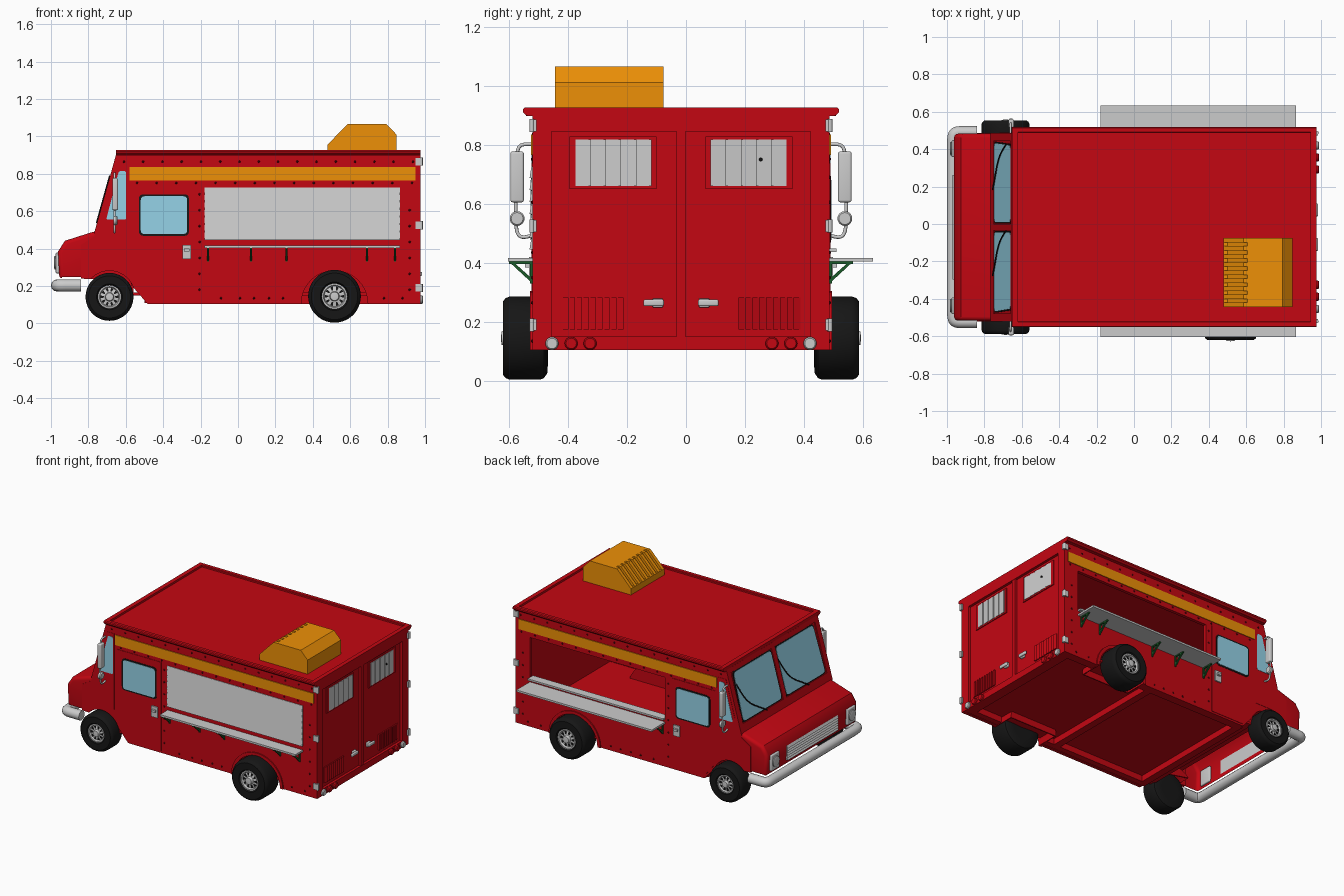
import bpy, bmesh
from math import sin, cos, pi, radians
from mathutils import Vector as V

if "Cube" in bpy.data.objects:
    bpy.data.objects.remove(bpy.data.objects["Cube"])

def mat(name, r, g, b):
    m = bpy.data.materials.new(name)
    m.diffuse_color = (r, g, b, 1)
    m.use_nodes = True
    m.node_tree.nodes["Principled BSDF"].inputs["Base Color"].default_value = m.diffuse_color
    return m
RED, DARK = mat("red", .55, .002, .006), mat("dark_red", .1, .002, .004)
ORANGE, GLASS = mat("orange", .85, .28, .002), mat("glass", .3, .65, .8)
BLACK, GREEN = mat("black", .008, .008, .008), mat("green", .01, .1, .02)
YC, H = -.017, .503          # body centre line and half width
X, Y, Z = V((1, 0, 0)), V((0, 1, 0)), V((0, 0, 1))

def finish(name, bm, m, smooth=False):
    bmesh.ops.recalc_face_normals(bm, faces=bm.faces)
    me = bpy.data.meshes.new(name)
    bm.to_mesh(me)
    bm.free()
    ob = bpy.data.objects.new(name, me)
    bpy.context.collection.objects.link(ob)
    if m:
        me.materials.append(m)
    if smooth:
        bpy.ops.object.select_all(action='DESELECT')
        ob.select_set(True)
        bpy.context.view_layer.objects.active = ob
        bpy.ops.object.shade_smooth_by_angle(angle=radians(35))
    return ob

def solid(name, pts, o, u, v, ext, m=None, bevel=0):
    """Polygon in the plane (o, u, v), extruded by ext."""
    bm = bmesh.new()
    f = bm.faces.new([bm.verts.new(V(o) + u * a + v * b) for a, b in pts])
    new = bmesh.ops.extrude_face_region(bm, geom=[f])["geom"]
    bmesh.ops.translate(bm, vec=ext, verts=[g for g in new if isinstance(g, bmesh.types.BMVert)])
    bmesh.ops.recalc_face_normals(bm, faces=bm.faces)
    if bevel:
        ed = [e for e in bm.edges if e.calc_face_angle(0) > radians(50)]
        bmesh.ops.bevel(bm, geom=ed, offset=bevel, segments=4, profile=.5, affect='EDGES', clamp_overlap=True)
    return finish(name, bm, m, bevel > 0)

def rect(a0, a1, b0, b1):
    return [(a0, b0), (a1, b0), (a1, b1), (a0, b1)]

def rounded(pts, r):
    out = []
    for i, p in enumerate(pts):
        p, q, n = V(p), V(pts[i - 1]), V(pts[(i + 1) % len(pts)])
        s, e = p + (q - p).normalized() * r, p + (n - p).normalized() * r
        out += [tuple(s * (1 - t)**2 + p * 2 * t * (1 - t) + e * t * t) for t in (0, .33, .67, 1)]
    return out

def arc(cx, cz, r, a0, a1, n=16):
    return [(cx + r * cos(radians(a0 + (a1 - a0) * i / n)), cz + r * sin(radians(a0 + (a1 - a0) * i / n))) for i in range(n + 1)]

def louvre(n, a0, a1, d):
    w, out = (a1 - a0) / n, [(a0, 0)]
    for i in range(n):
        out += [(a0 + i * w, d), (a0 + (i + 1) * w, d * .35)]
    return out + [(a1, 0)]

def box(name, x0, x1, y0, y1, z0, z1, m=None, bevel=0):
    return solid(name, rect(x0, x1, y0, y1), (0, 0, z0), X, Y, Z * (z1 - z0), m, bevel)

def side(name, pts, s, off, depth, m=None, bevel=0):
    return solid(name, pts, (0, YC + s * (H + off), 0), X, Z, Y * s * depth, m, bevel)

def lathe(name, prof, loc, axis, m=None, seg=36):
    bm = bmesh.new()
    vs = [bm.verts.new((r, 0, h)) for r, h in prof]
    es = [bm.edges.new(p) for p in zip(vs, vs[1:])]
    bmesh.ops.spin(bm, geom=vs + es, cent=(0, 0, 0), axis=Z, angle=2 * pi, steps=seg)
    bmesh.ops.remove_doubles(bm, verts=bm.verts, dist=1e-5)
    bm.transform(axis.to_track_quat('Z', 'Y').to_matrix().to_4x4())
    bmesh.ops.translate(bm, vec=V(loc), verts=bm.verts)
    return finish(name, bm, m, True)

def disc(name, r, d, loc, axis, m=None, seg=24):
    return lathe(name, [(0, 0), (r, 0), (r, d * .7), (r * .8, d), (0, d)], loc, axis, m, seg)

def tube(name, pts, r, m=None):
    cu = bpy.data.curves.new(name, 'CURVE')
    cu.dimensions, cu.bevel_depth, cu.bevel_resolution, cu.use_fill_caps = '3D', r, 4, True
    sp = cu.splines.new('NURBS')
    sp.points.add(len(pts) - 1)
    for p, c in zip(sp.points, pts):
        p.co = (*c, 1)
    sp.order_u, sp.use_endpoint_u, sp.resolution_u = 3, True, 6
    ob = bpy.data.objects.new(name, cu)
    bpy.context.collection.objects.link(ob)
    if m:
        cu.materials.append(m)
    bpy.ops.object.select_all(action='DESELECT')
    ob.select_set(True)
    bpy.context.view_layer.objects.active = ob
    bpy.ops.object.convert(target='MESH')

# Side walls with wheel arches; the serving hatch is cut from the +y wall
wall = [(.97, .9), (.97, .105)] + arc(.516, .105, .178, 0, 180) + [(-.484, .105)] \
    + arc(-.687, .145, .136, 20, 138) + [(-.84, .24), (-.84, .42), (-.767, .465), (-.767, .49), (-.65, .9)]
for s in (1, -1):
    w = side("side_wall", wall, s, -.022, .022, RED)
    if s > 0:
        cut = box("hatch_cutter", -.18, .865, .4, .6, .445, .727)
        md = w.modifiers.new("hatch", 'BOOLEAN')
        md.operation, md.object, md.solver = 'DIFFERENCE', cut, 'EXACT'
        bpy.context.view_layer.objects.active = w
        bpy.ops.object.modifier_apply(modifier="hatch")
        bpy.data.objects.remove(cut)

# Roof tray with raised rim
box("roof", -.64, .965, YC - .525, YC + .525, .898, .912, RED)
for s in (1, -1):
    lip = [(.505, .897), (.525, .9), (.535, .91), (.535, .92), (.53, .926), (.508, .926), (.505, .922)]
    solid("roof_side_rim", lip, (-.651, YC, 0), Y * s, Z, X * 1.626, RED)
for x in (-.651, .945):
    box("roof_end_rim", x, x + .03, YC - .52, YC + .52, .897, .926, RED)

# Floor and underside frame
box("floor", -.57, .95, YC - .49, YC + .49, .15, .165, RED)
box("cab_floor", -.77, -.56, YC - .49, YC + .49, .3, .312, RED)
box("cab_riser", -.572, -.56, YC - .49, YC + .49, .15, .312, RED)
for x0, x1 in ((-.5, -.45), (.22, .27), (.9, .965)):
    box("cross_member", x0, x1, YC - .48, YC + .48, .108, .15, RED)
for s in (1, -1):
    for x0, x1 in ((-.48, .33), (.7, .96)):
        box("sill_beam", x0, x1, *sorted((YC + s * .44, YC + s * .485)), .108, .15, RED)

# Hood and front; the hood is open underneath
hood = [(-.70, .505), (-.78, .488), (-.925, .442), (-.962, .385), (-.955, .235), (-.82, .235), (-.78, .275), (-.70, .29)]
ob = solid("hood", hood, (0, YC - .5, 0), X, Z, Y, RED, .022)
bm = bmesh.new()
bm.from_mesh(ob.data)
bmesh.ops.delete(bm, geom=[f for f in bm.faces if f.normal.z < -.55 or f.normal.x > .6], context='FACES')
bm.to_mesh(ob.data)
bm.free()
solid("grille", louvre(6, .275, .375, .014), (-.957, YC - .28, 0), Z, -X, Y * .56)
for s in (1, -1):
    y = YC + s * .42
    box("headlight_frame", -.975, -.945, y - .045, y + .045, .268, .378, None, .006)
    disc("headlight", .036, .01, (-.974, y, .325), -X)
half = [(.4, -.967), (.48, -.967), (.507, -.955), (.507, -.9), (.507, -.84)]
tube("front_bumper", [(x, YC - a, .203) for a, x in half[::-1]] + [(-.967, YC, .203)] + [(x, YC + a, .203) for a, x in half], .033)

# Windscreen: glass sits back inside the frame
sl, out = V((.117, 0, .42)).normalized(), V((-.42, 0, .117)).normalized()
o = V((-.767, YC, .49))
solid("windscreen_back", rect(-.49, .49, 0, .425), o - out * .008, Y, sl, -out * .012, RED)
for a0, a1, b0, b1 in ((-.503, .503, 0, .055), (-.503, .503, .398, .43), (-.018, .018, .05, .4), (-.503, -.462, .05, .4), (.462, .503, .05, .4)):
    solid("windscreen_frame", rect(a0, a1, b0, b1), o - out * .01, Y, sl, out * .01, RED)
for s in (1, -1):
    for name, g, d, m in (("windscreen_gasket", 0, .004, BLACK), ("windscreen_glass", .008, .006, GLASS)):
        q = [(s * (.02 + g), .057 + g), (s * (.458 - g), .057 + g), (s * (.444 - g), .396 - g), (s * (.02 + g), .396 - g)]
        solid(name, rounded(q, .025), o - out * .008, Y, sl, out * d, m)
    wp = [(.2, .05), (.26, .09), (.34, .14), (.4, .21), (.44, .31)]
    tube("wiper", [o + out * .002 + Y * (a if s > 0 else a - .46) + sl * b for a, b in wp], .004, BLACK)

for s in (1, -1):
    # Cab doors, windows and handles
    side("quarter_panel", [(-.72, .31), (-.59, .31), (-.59, .84), (-.65, .84), (-.72, .58)], s, 0, .002, RED)
    q = [(-.705, .555), (-.598, .555), (-.598, .815), (-.637, .815)]
    side("quarter_window", rounded(q, .012), s, 0, .004, GLASS)
    door = [(-.565, .225), (-.48, .118), (-.227, .118), (-.227, .738), (-.565, .738)]
    side("cab_door", door, s, 0, .003, RED)
    side("door_gasket", rounded(rect(-.53, -.262, .468, .69), .025), s, 0, .005, BLACK)
    side("door_glass", rounded(rect(-.52, -.272, .478, .68), .02), s, 0, .007, GLASS)
    side("handle_plate", rect(-.298, -.25, .345, .42), s, 0, .012)
    side("handle_grip", rect(-.288, -.26, .385, .4), s, .01, .016)
    # Stripe, shelf and green brackets
    side("stripe", rect(-.58, .95, .765, .835), s, 0, .005, ORANGE)
    side("shelf", rect(-.18, .865, .404, .417), s, 0, .148 if s > 0 else .083)
    for x in (-.16, .07, .26, .69, .84):
        for pts in ([(0, .33), (0, .345), (.066, .404), (.08, .404)], rect(0, .008, .33, .404), rect(0, .08, .396, .404)):
            solid("shelf_bracket", pts, (x - .005, YC + s * H, 0), Y * s, Z, X * .01, GREEN)
    # Rear arch flare and wheel wells
    ring = arc(.516, .105, .2, 0, 180) + arc(.516, .105, .178, 180, 0)
    side("arch_flare", ring, s, 0, .008, RED)
    side("rear_well", arc(.516, .105, .185, 0, 180) + arc(.516, .105, .178, 180, 0), s, -.15, .14, RED)
    side("rear_well_back", arc(.516, .105, .185, 0, 180), s, -.155, .008, RED)
    side("front_well", arc(-.687, .145, .142, 20, 138) + arc(-.687, .145, .136, 138, 20), s, -.1, .09, RED)
    side("front_well_back", arc(-.687, .145, .142, 20, 138), s, -.108, .008, RED)
    # Wheels
    for x, r, off, w in ((-.687, .128, .57, .12), (.516, .141, .603, .148)):
        c, ax = V((x, YC + s * (off - w), r + (.014 if x < 0 else .004))), Y * s
        k = r * .47
        lathe("tyre", [(0, .006), (k, 0), (r * .88, .002), (r * .96, w * .06), (r, w * .16), (r, w * .84), (r * .96, w * .94),
                       (r * .88, w), (k * 1.15, w), (k, w * .9), (k, w * .3)], c, ax, BLACK, 44)
        lathe("rim", [(0, .02), (k, .02), (k + .002, w * .96), (k * .9, w * .96), (k * .82, w * .86), (k * .4, w * .9),
                      (k * .34, w * 1.03), (0, w * 1.05)], c, ax)
        for i in range(10):
            a = i * pi / 5
            d, t = V((cos(a), 0, sin(a))), V((-sin(a), 0, cos(a)))
            solid("rim_slot", [(k * .5, -.004), (k * .78, -.007), (k * .78, .007), (k * .5, .004)], c + ax * w * .85, d, t, ax * w * .06, BLACK)
    # Mirrors
    path = [(.49, .80), (.53, .805), (.556, .79), (.56, .7), (.56, .56), (.556, .49), (.52, .485), (.49, .5)]
    tube("mirror_arm", [(-.66, YC + s * a, b) for a, b in path], .006)
    y = YC + s * .555
    box("mirror", -.672, -.642, y - .023, y + .023, .605, .777, None, .008)
    disc("round_mirror", .025, .02, (-.665, y, .55), X)
    # Rivets
    spots = [(-.61 + i * .103, .865) for i in range(16)] + [(-.54 + i * .105, .751) for i in range(15)]
    spots += [(x, .18 + i * .085) for i in range(7) for x in (-.205, .918) if not (x > 0 and i > 5)]
    spots += [(x, .135) for x in (-.09, .01, .085, .165, .24, .78, .88)]
    bm = bmesh.new()
    for x, z in spots:
        n = bmesh.ops.create_icosphere(bm, subdivisions=1, radius=.007)["verts"]
        bmesh.ops.translate(bm, vec=(x, YC + s * (H - .001), z), verts=n)
    finish("rivets", bm, DARK)

# Roller shutter on the -y side, sill of the open hatch on +y
solid("shutter", louvre(7, .445, .727, .01), (-.18, YC - H, 0), Z, -Y, X * 1.045)
box("hatch_sill", -.18, .865, .45, .51, .436, .448)

# Rear wall: recessed doors inside a frame
box("rear_doors", .935, .957, YC - .49, YC + .49, .11, .9, RED)
box("rear_header", .95, .975, YC - H, YC + H, .845, .9, RED)
box("rear_footer", .95, .975, YC - H, YC + H, .105, .15, RED)
box("rear_centre_post", .95, .972, YC - .016, YC + .016, .15, .845, RED)
for s in (1, -1):
    def band(name, a0, a1, z0, z1, x0, x1, m=None, bevel=0):
        return box(name, x0, x1, *sorted((YC + s * a0, YC + s * a1)), z0, z1, m, bevel)
    band("rear_corner_post", .438, H, .15, .845, .95, .975, RED)
    band("rear_window_frame", .083, .378, .65, .828, .95, .963, RED)
    solid("rear_window_blind", louvre(5, .1, .357, .009), (.96, YC, .66), Y * s, X, Z * .158)
    solid("rear_vent", louvre(9, .195, .405, .012), (.956, YC, .175), Y * s, X, Z * .108, RED)
    band("rear_handle_base", .06, .097, .248, .28, .955, .972, None, .006)
    band("rear_handle", .058, .127, .253, .276, .97, .984, None, .006)
    for a, m in ((.437, None), (.372, RED), (.308, RED)):
        disc("tail_light", .022, .02, (.97, YC + s * a, .127), X, m)
    for z in (.865, .525, .19):
        band("hinge", .49, .511, z - .02, z + .02, .95, .985)
        tube("hinge_pin", [(.98, YC + s * .505, z - .022), (.98, YC + s * .505, z), (.98, YC + s * .505, z + .022)], .008)
disc("window_knob", .006, .008, (.966, .253, .75), X, BLACK)

# Roof vent: recessed front slope divided by fins
vent = [(.492, .91), (.492, .945), (.608, 1.065), (.795, 1.065), (.847, 1.01), (.847, .91)]
solid("roof_vent", vent, (0, -.443, 0), X, Z, Y * .367, ORANGE)
box("vent_front", .478, .5, -.443, -.076, .91, .955, ORANGE)
fin = [(.478, .95), (.478, .955), (.585, 1.065), (.615, 1.065), (.5, .945)]
for i in range(9):
    solid("vent_fin", fin, (0, -.443 + i * .0429, 0), X, Z, Y * .0238, ORANGE)
